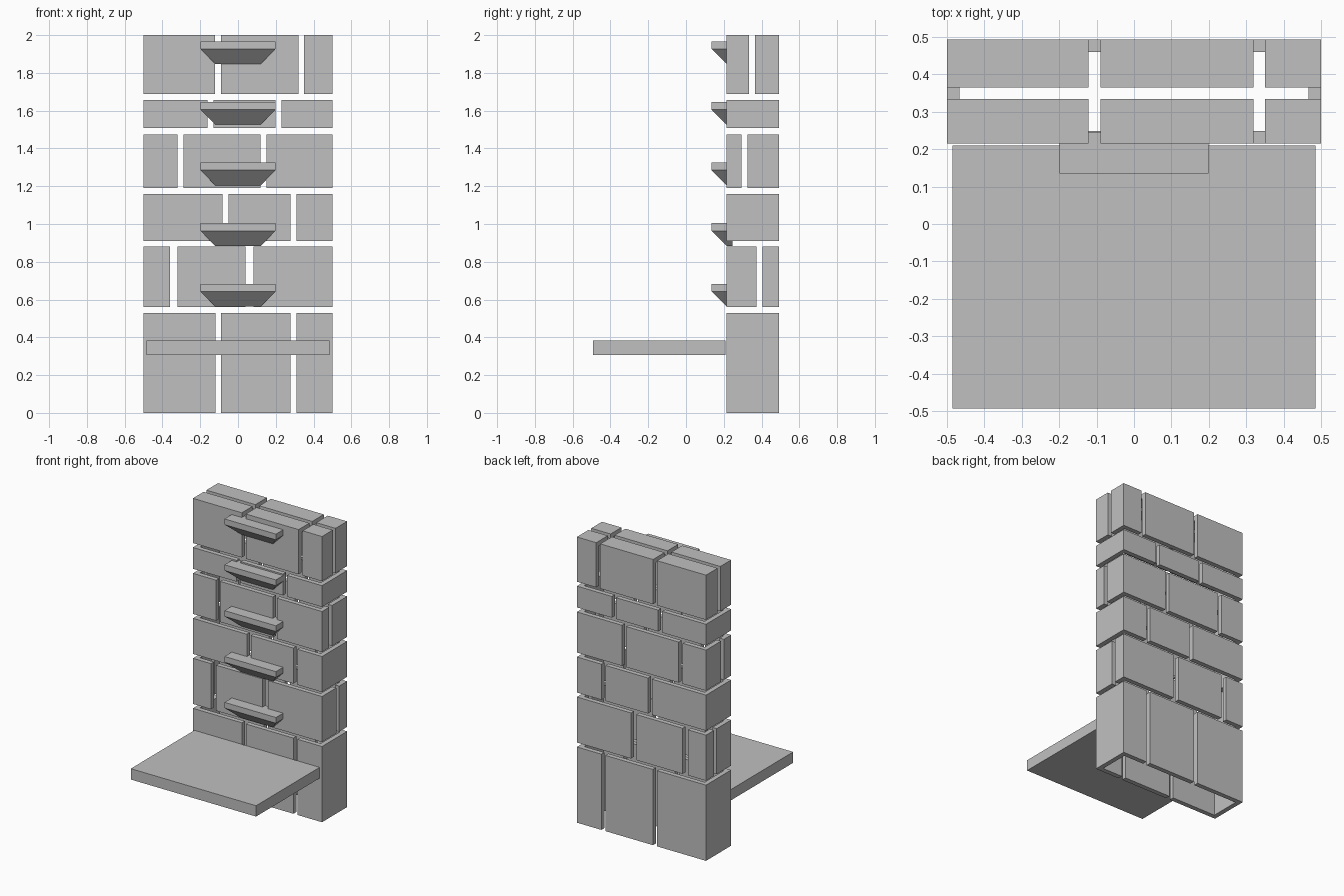
import bpy, bmesh

if "Cube" in bpy.data.objects:
    bpy.data.objects.remove(bpy.data.objects["Cube"])

grey = bpy.data.materials.new("plain_grey")
grey.diffuse_color = (0.53, 0.53, 0.53, 1)
grey.use_nodes = True
grey.node_tree.nodes["Principled BSDF"].inputs["Base Color"].default_value = grey.diffuse_color


def finish(name, bm):
    bmesh.ops.recalc_face_normals(bm, faces=bm.faces[:])
    mesh = bpy.data.meshes.new(name)
    bm.to_mesh(mesh)
    bm.free()
    mesh.materials.append(grey)
    ob = bpy.data.objects.new(name, mesh)
    bpy.context.scene.collection.objects.link(ob)
    return ob


def add_loft(bm, rings):
    """Closed solid through rectangular rings given as (x0, x1, y0, y1, z)."""
    loops = [[bm.verts.new(p) for p in ((x0, y0, z), (x1, y0, z), (x1, y1, z), (x0, y1, z))]
             for x0, x1, y0, y1, z in rings]
    bm.faces.new(loops[0])
    bm.faces.new(loops[-1])
    for a, b in zip(loops, loops[1:]):
        for i in range(4):
            j = (i + 1) % 4
            bm.faces.new((a[i], a[j], b[j], b[i]))


def add_box(bm, x0, x1, y0, y1, z0, z1):
    add_loft(bm, [(x0, x1, y0, y1, z0), (x0, x1, y0, y1, z1)])


def spans(lo, hi, gaps):
    """Solid intervals left between gaps."""
    edges = [lo] + [e for g in gaps for e in g] + [hi]
    return list(zip(edges[::2], edges[1::2]))


FRONT, BACK, SKIN = 0.215, 0.493, 0.033

# Hollow inside the wall: open at the bottom, closed by the top row
bm = bmesh.new()
add_box(bm, -0.5 + SKIN, 0.5 - SKIN, FRONT + SKIN, BACK - SKIN, -0.2, 2.0 - SKIN)
cavity = finish("wall_cavity_cutter", bm)
cavity.hide_render = True
cavity.display_type = 'WIRE'

# Brick rows: bottom, top, joints across x, joints across y
rows = [
    (0.0, 0.53, [(-0.12, -0.089), (0.279, 0.31)], []),
    (0.561, 0.88, [(-0.361, -0.32), (0.04, 0.081)], [(0.374, 0.405)]),
    (0.911, 1.16, [(-0.082, -0.051), (0.278, 0.309)], []),
    (1.191, 1.475, [(-0.32, -0.289), (0.119, 0.15)], [(0.295, 0.326)]),
    (1.507, 1.656, [(-0.161, -0.13), (0.198, 0.229)], []),
    (1.687, 2.0, [(-0.121, -0.09), (0.319, 0.35)], [(0.334, 0.365)]),
]
for n, (z0, z1, xgaps, ygaps) in enumerate(rows, 1):
    bm = bmesh.new()
    for x0, x1 in spans(-0.5, 0.5, xgaps):
        for y0, y1 in spans(FRONT, BACK, ygaps):
            add_box(bm, x0, x1, y0, y1, z0, z1)
    row = finish(f"brick_row_{n}", bm)
    mod = row.modifiers.new("hollow", 'BOOLEAN')
    mod.operation = 'DIFFERENCE'
    mod.solver = 'EXACT'
    mod.object = cavity

# Small ledges with tapered undersides
for n in range(5):
    top = 0.683 + 0.321 * n
    bm = bmesh.new()
    add_loft(bm, [(-0.121, 0.121, FRONT, 0.246, top - 0.12),
                  (-0.199, 0.199, 0.135, 0.246, top - 0.04),
                  (-0.199, 0.199, 0.135, 0.246, top)])
    finish(f"ledge_{n + 1}", bm)

# Large flat platform at the foot of the wall
bm = bmesh.new()
add_box(bm, -0.485, 0.485, -0.493, 0.21, 0.306, 0.382)
finish("platform", bm)
